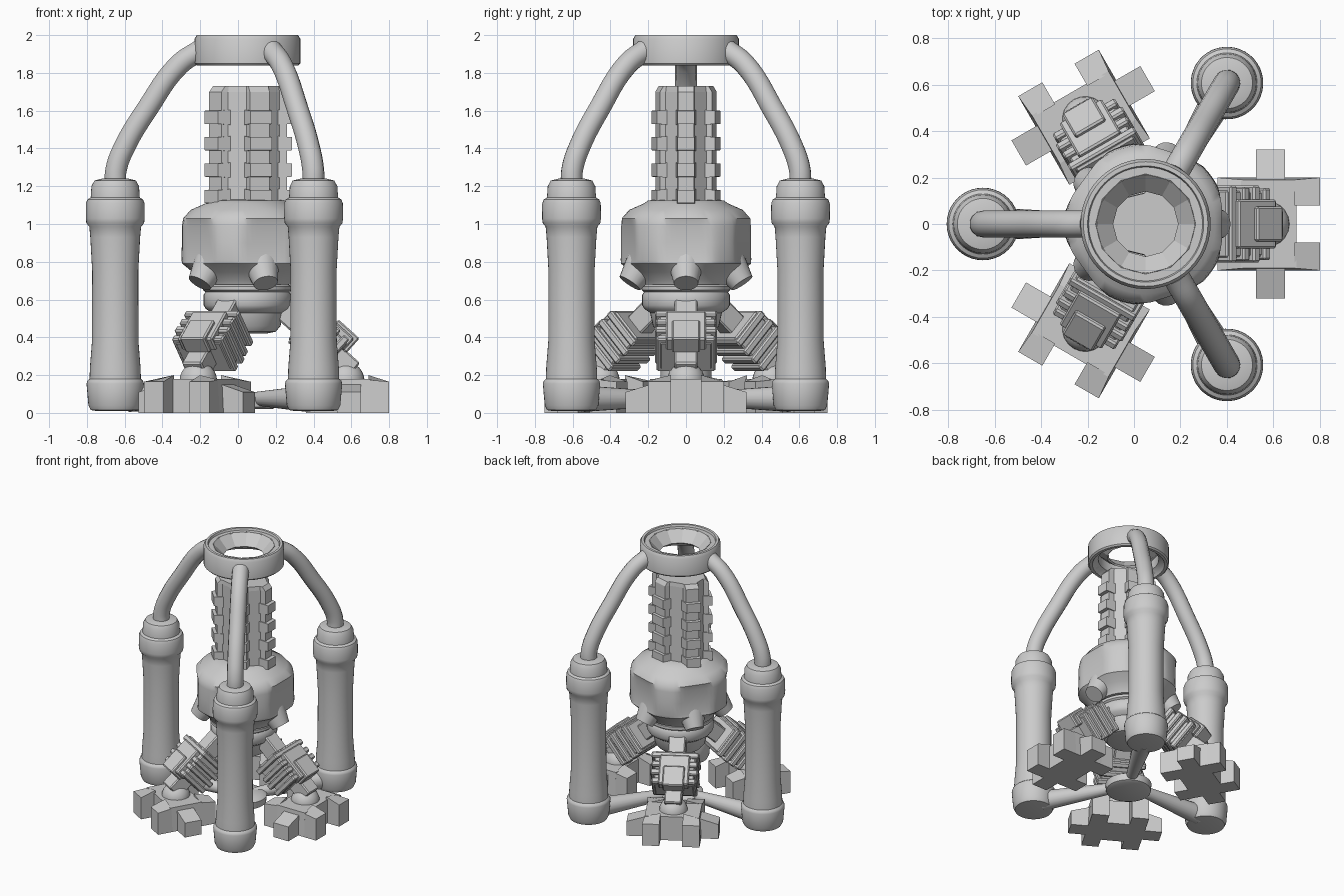
import bpy, bmesh, math
from math import cos, sin, pi, radians
from mathutils import Matrix, Vector

if "Cube" in bpy.data.objects:
    bpy.data.objects.remove(bpy.data.objects["Cube"])

AXIS = Matrix.Translation((0.05, 0, 0))          # everything turns about this axis
def turn(deg):
    return AXIS @ Matrix.Rotation(radians(deg), 4, 'Z')

def finish(bm, name, mat=AXIS, smooth=None):
    bmesh.ops.recalc_face_normals(bm, faces=bm.faces)
    me = bpy.data.meshes.new(name)
    bm.to_mesh(me)
    bm.free()
    ob = bpy.data.objects.new(name, me)
    bpy.context.collection.objects.link(ob)
    ob.matrix_world = mat
    if smooth:
        bpy.ops.object.select_all(action='DESELECT')
        ob.select_set(True)
        bpy.context.view_layer.objects.active = ob
        bpy.ops.object.shade_smooth_by_angle(angle=radians(smooth))
    return ob

def copies(ob, name, angles, local=Matrix()):
    for i, a in enumerate(angles):
        o = ob if i == 0 else ob.copy()
        if i:
            bpy.context.collection.objects.link(o)
        o.name = f"{name}_{i + 1}"
        o.matrix_world = turn(a) @ local

def lathe(name, prof, seg=40, closed=False, smooth=35, radius=None):
    bm = bmesh.new()
    rows = []
    for r, z in prof:
        row = []
        for k in range(seg):
            a = 2 * pi * k / seg
            q = radius(r, z, a) if radius else r
            row.append(bm.verts.new((q * cos(a), q * sin(a), z)))
        rows.append(row)
    pairs = list(zip(rows, rows[1:])) + ([(rows[-1], rows[0])] if closed else [])
    for p, q in pairs:
        for k in range(seg):
            j = (k + 1) % seg
            bm.faces.new((p[k], p[j], q[j], q[k]))
    if not closed:
        bm.faces.new(rows[0])
        bm.faces.new(rows[-1])
    return finish(bm, name, AXIS, smooth)

def block(bm, x, y, z, mat=Matrix(), taper=1.0):
    """Box from ranges; taper shrinks the y and z size at the high-x end."""
    cy, cz = sum(y) / 2, sum(z) / 2
    vs = bmesh.ops.create_cube(bm, size=1)['verts']
    for v in vs:
        t = taper if v.co.x > 0 else 1
        v.co = mat @ Vector((x[v.co.x > 0], cy + v.co.y * t * (y[1] - y[0]),
                             cz + v.co.z * t * (z[1] - z[0])))

OUT3, FEET3 = (180, 60, 300), (0, 120, 240)

# top ring with faceted funnel
lathe("top_ring", [(.27, 1.84), (.28, 1.85), (.28, 1.98), (.268, 2), (.25, 2), (.245, 1.985),
                   (.21, 1.985), (.21, 1.88), (.24, 1.86), (.25, 1.84)], 48, True)
lathe("ring_funnel", [(.215, 1.987), (.14, 1.91), (.15, 1.90), (.225, 1.96)], 12, True, None)

# outer canisters
canister = lathe("canister", [(.10, .01), (.13, .015), (.142, .04), (.152, .155), (.147, .17),
    (.136, .18), (.134, .24), (.123, .38), (.122, .75), (.132, .93), (.137, .985), (.153, 1.005),
    (.156, 1.03), (.155, 1.11), (.147, 1.13), (.13, 1.14), (.126, 1.2), (.11, 1.23), (.07, 1.24)])
copies(canister, "canister", OUT3, Matrix.Translation((.70, 0, 0)))

# bent pipes from canisters to ring
cu = bpy.data.curves.new("pipe_path", 'CURVE')
cu.dimensions, cu.bevel_depth, cu.bevel_resolution, cu.use_fill_caps = '3D', .058, 5, True
path = [(.25, 1.92), (.36, 1.845), (.53, 1.61), (.65, 1.41), (.695, 1.29), (.70, 1.2)]
sp = cu.splines.new('BEZIER')
sp.bezier_points.add(len(path) - 1)
for bp, (r, z) in zip(sp.bezier_points, path):
    bp.co = (r, 0, z)
    bp.handle_left_type = bp.handle_right_type = 'AUTO'
sp.resolution_u = 6
pipe = bpy.data.objects.new("bent_pipe", cu)
bpy.context.collection.objects.link(pipe)
copies(pipe, "bent_pipe", OUT3)

# base disc and tapered spokes
lathe("base_disc", [(.13, .02), (.155, .03), (.16, .08), (.13, .1), (.05, .11)], 32)
bm = bmesh.new()
bmesh.ops.create_cone(bm, cap_ends=True, segments=20, radius1=.035, radius2=.07, depth=.56,
    matrix=Matrix.Translation((.35, 0, .075)) @ Matrix.Rotation(pi / 2, 4, 'Y'))
copies(finish(bm, "base_spoke", AXIS, 35), "base_spoke", OUT3)

# central drum with five flat scallops on its side
def drum_radius(r, z, a):
    if not .76 < z < 1.05:
        return r
    b = (a + pi / 5) % (2 * pi / 5) - pi / 5
    return min(r, .318 / cos(b) + .25 * max(0, abs(z - .9) - .09))
lathe("central_drum", [(.12, 1.13), (.2, 1.125), (.22, 1.11), (.30, 1.075), (.34, 1.03),
    (.347, .99), (.347, .9), (.35, .81), (.345, .79), (.29, .745), (.25, .70), (.24, .68),
    (.12, .675)], 80, radius=drum_radius)

# five studs under the drum
bm = bmesh.new()
bmesh.ops.create_cone(bm, cap_ends=True, segments=20, radius1=.065, radius2=.095, depth=.13,
    matrix=Matrix.Translation((.275, 0, .74)) @ Matrix.Rotation(radians(-35), 4, 'Y'))
copies(finish(bm, "drum_stud", AXIS, 35), "drum_stud", [72 * k for k in range(5)])

# neck and hub below the drum
lathe("hub", [(.15, .70), (.20, .69), (.235, .67), (.235, .65), (.222, .64), (.232, .625),
              (.232, .57), (.22, .55), (.19, .53), (.175, .46), (.15, .43), (.10, .42)])

# five-ribbed column, flattened front to back
FLAT = Matrix.Diagonal((1, .75, 1, 1))
bm = bmesh.new()
rings = []
for z, R, v in ((1.08, .21, .17), (1.70, .21, .17), (1.73, .185, .165)):
    ring = []
    for k in range(5):
        m = FLAT @ Matrix.Rotation(2 * pi * k / 5, 4, 'Z')
        for x, y in ((v, -.06), (R, -.055), (R, .055), (v, .06)):
            ring.append(bm.verts.new(m @ Vector((x, y, z))))
    rings.append(ring)
for p, q in zip(rings, rings[1:]):
    for k in range(20):
        j = (k + 1) % 20
        bm.faces.new((p[k], p[j], q[j], q[k]))
bm.faces.new(rings[0])
bm.faces.new(rings[-1])
for k in range(5):                                # plates up each rib
    m = FLAT @ Matrix.Rotation(2 * pi * k / 5, 4, 'Z')
    for n in range(4):
        z = 1.145 + .14 * n
        block(bm, (.16, .236), (-.07, .07), (z - .04, z + .04), m, .86)
finish(bm, "ribbed_column")

# tilted leg blocks with bands, top panel and rod
tilt = Matrix.Translation((.2, 0, .54)) @ Matrix.Rotation(radians(42), 4, 'Y')
bm = bmesh.new()
block(bm, (.11, .36), (-.145, .145), (-.10, .10), tilt, .95)
for u, w, h in ((.12, .165, .115), (.19, .16, .12), (.25, .165, .12), (.315, .155, .115)):
    block(bm, (u, u + .04), (-w, w), (-h, h), tilt)
block(bm, (.15, .37), (-.105, .105), (.05, .135), tilt)
block(bm, (.24, .39), (-.075, .075), (.05, .155), tilt)
block(bm, (-.05, .48), (-.06, .06), (-.06, .06), tilt)
leg = finish(bm, "leg_block")
bev = leg.modifiers.new("edge", 'BEVEL')
bev.width, bev.segments = .008, 1
copies(leg, "leg_block", FEET3)

# ankle domes
bm = bmesh.new()
bmesh.ops.create_uvsphere(bm, u_segments=20, v_segments=12, radius=.1,
                          matrix=Matrix.Translation((.52, 0, .17)))
copies(finish(bm, "ankle", AXIS, 40), "ankle", FEET3)

# notched feet: middle slab, four sloped prongs, two side tabs
bm = bmesh.new()
block(bm, (.41, .65), (-.2, .2), (0, .205))
for s in (-1, 1):
    for x in ((.64, .75), (.42, .31)):
        block(bm, (min(x), max(x)), sorted((s * .08, s * .2)), (0, .20))
    block(bm, (.475, .60), sorted((s * .19, s * .32)), (0, .15))
for v in bm.verts:                                # slope the tops outward
    if v.co.z > .1:
        if abs(v.co.y) > .3:
            v.co.z = .11
        elif v.co.x > .7 or v.co.x < .35:
            v.co.z = .165
        elif abs(v.co.y) > .195:
            v.co.z -= .025
            v.co.y *= .95
copies(finish(bm, "foot"), "foot", FEET3)
